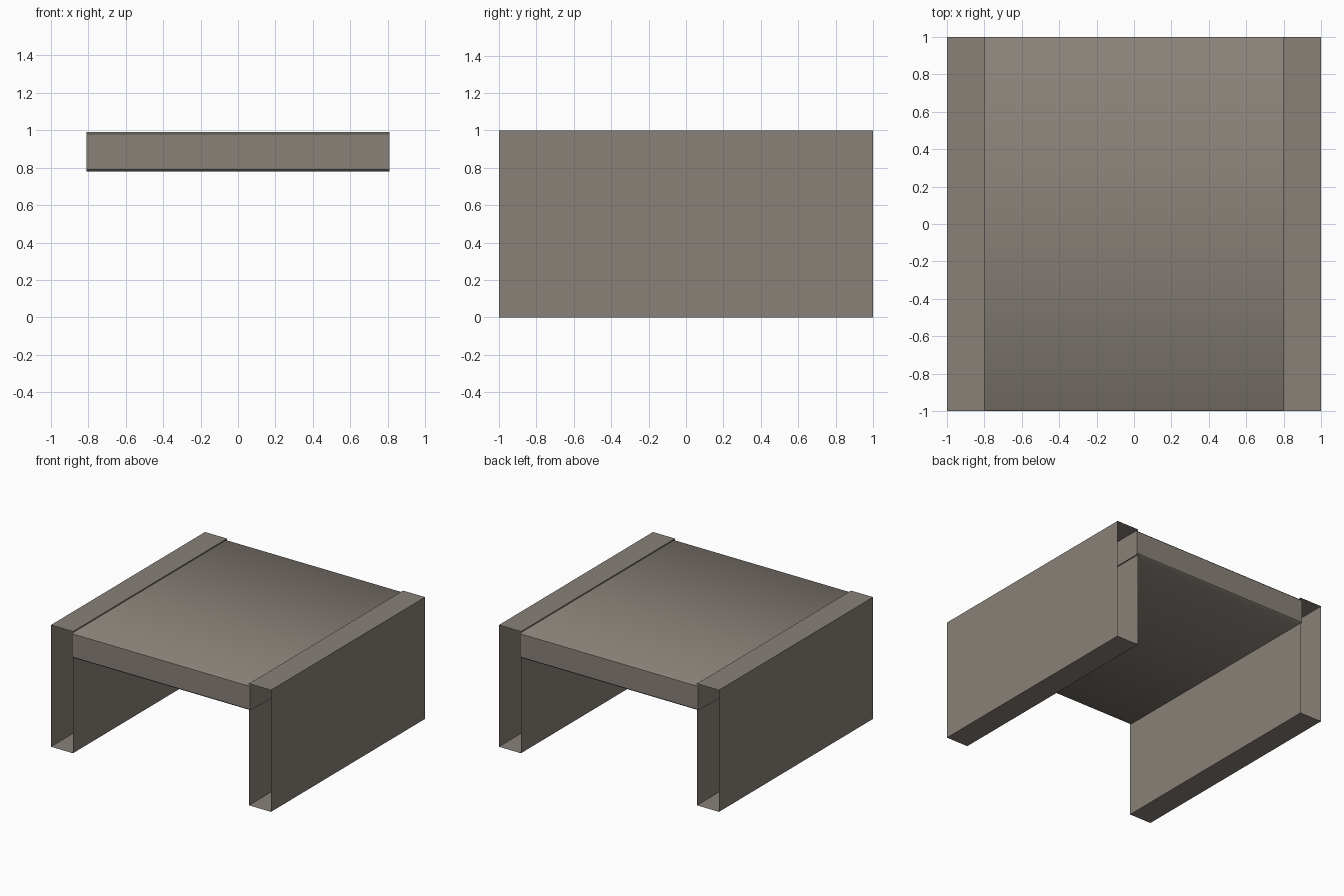
import bpy
import bmesh

if "Cube" in bpy.data.objects:
    bpy.data.objects.remove(bpy.data.objects["Cube"])

stone = bpy.data.materials.new("warm grey")
stone.diffuse_color = (0.25, 0.22, 0.19, 1)
stone.use_nodes = True
stone.node_tree.nodes["Principled BSDF"].inputs["Base Color"].default_value = stone.diffuse_color


def box(name, x0, x1, y0, y1, z0, z1, edit):
    """Axis-aligned box, changed by edit(bm) before it becomes an object."""
    bm = bmesh.new()
    bmesh.ops.create_cube(bm, size=1)
    for v in bm.verts:
        v.co.x = x1 if v.co.x > 0 else x0
        v.co.y = y1 if v.co.y > 0 else y0
        v.co.z = z1 if v.co.z > 0 else z0
    edit(bm)
    bm.normal_update()
    mesh = bpy.data.meshes.new(name)
    bm.to_mesh(mesh)
    bm.free()
    mesh.materials.append(stone)
    obj = bpy.data.objects.new(name, mesh)
    bpy.context.collection.objects.link(obj)
    return obj


def open_ends(bm):
    bm.normal_update()
    ends = [f for f in bm.faces if abs(f.normal.y) > 0.9]
    bmesh.ops.delete(bm, geom=ends, context='FACES_ONLY')


def chamfer_ends(bm):
    # chamfer the long edges at the front and back, top and bottom
    edges = [e for e in bm.edges
             if abs(e.verts[0].co.x - e.verts[1].co.x) > 0.1]
    bmesh.ops.bevel(bm, geom=edges, offset=0.01, segments=1, affect='EDGES')
    bm.normal_update()
    # soft shading over the top and bottom, crisp ends and sides
    for f in bm.faces:
        f.smooth = abs(f.normal.z) > 0.3


# hollow side supports, open at the front and back
box("left_support", -1.0, -0.8, -1, 1, 0, 1, open_ends)
box("right_support", 0.8, 1.0, -1, 1, 0, 1, open_ends)

# slab between the supports, poking slightly into both
box("top_slab", -0.81, 0.81, -1, 1, 0.78, 0.99, chamfer_ends)
